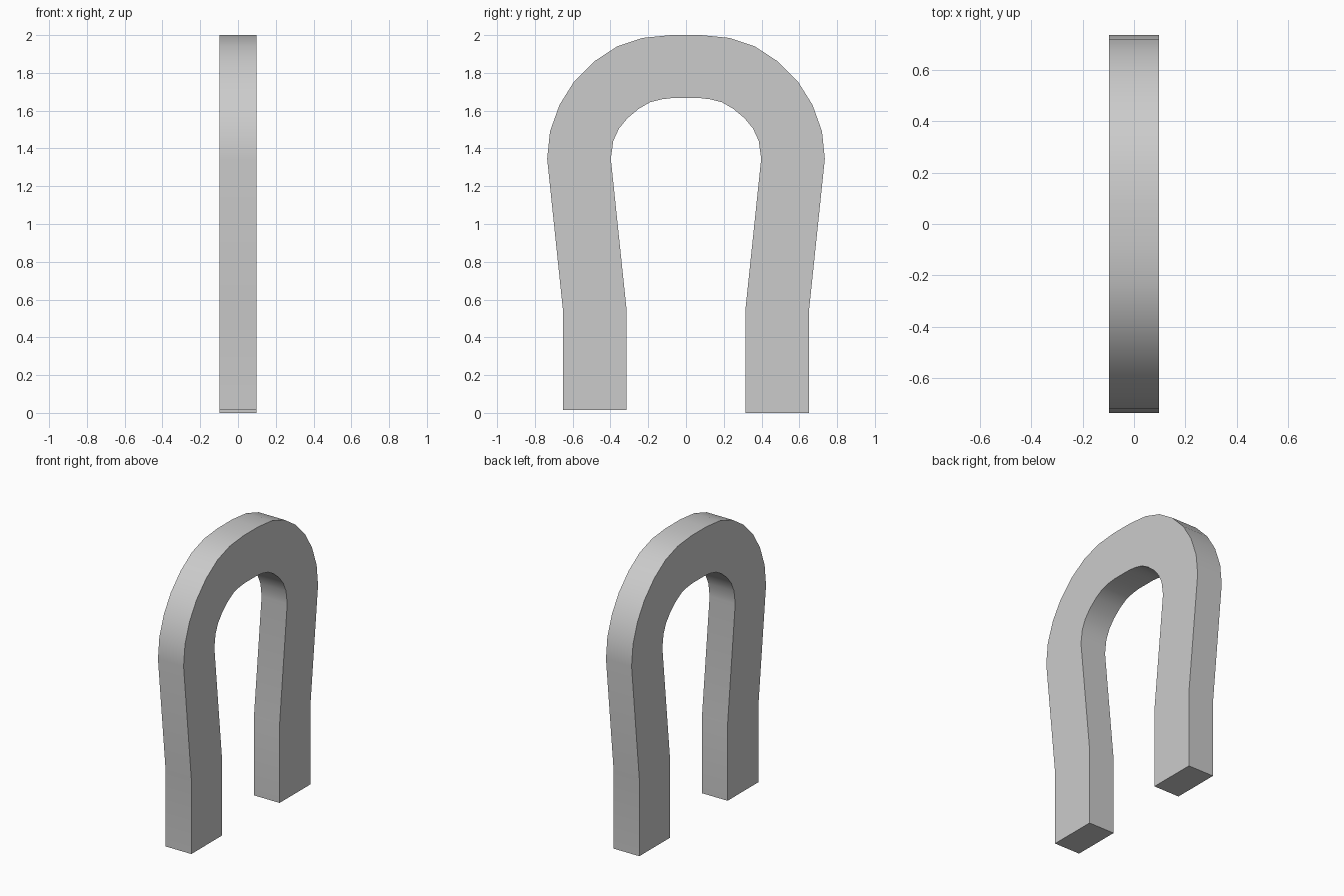
import bpy
import bmesh
import math
from mathutils import Vector

cube = bpy.data.objects.get("Cube")
if cube:
    bpy.data.objects.remove(cube, do_unlink=True)

# Plain grey finish
grey = bpy.data.materials.new("light_grey")
grey.use_nodes = True
colour = (0.6, 0.6, 0.6, 1)
grey.diffuse_color = colour
grey.node_tree.nodes["Principled BSDF"].inputs["Base Color"].default_value = colour

HALF_THICKNESS = 0.098
FRONT_LEG_LIFT = 0.015

# Half profile (y, z) from the foot to the crown, outer and inner edge in pairs
outer = [(0.65, 0), (0.65, 0.53), (0.735, 1.345), (0.72, 1.49), (0.67, 1.63),
         (0.595, 1.75), (0.487, 1.86), (0.365, 1.94), (0.23, 1.985), (0.08, 2)]
inner = [(0.315, 0), (0.315, 0.55), (0.398, 1.345), (0.385, 1.44), (0.355, 1.505),
         (0.31, 1.56), (0.25, 1.61), (0.19, 1.645), (0.13, 1.66), (0.07, 1.667)]


def full_edge(half):
    """Mirror the half edge into a path from the front foot to the back foot."""
    front = [(-y, max(z, FRONT_LEG_LIFT)) for y, z in half]
    return front + half[::-1]


# Arch: a strip of quads across the profile, extruded through the thickness
bm = bmesh.new()
rows = [[bm.verts.new((-HALF_THICKNESS, y, z)) for y, z in full_edge(edge)]
        for edge in (outer, inner)]
for i in range(len(rows[0]) - 1):
    bm.faces.new((rows[0][i], rows[0][i + 1], rows[1][i + 1], rows[1][i]))
extruded = bmesh.ops.extrude_face_region(bm, geom=bm.faces[:], use_keep_orig=True)
moved = [g for g in extruded["geom"] if isinstance(g, bmesh.types.BMVert)]
bmesh.ops.translate(bm, verts=moved, vec=Vector((2 * HALF_THICKNESS, 0, 0)))
bmesh.ops.recalc_face_normals(bm, faces=bm.faces[:])

mesh = bpy.data.meshes.new("arch_bar")
bm.to_mesh(mesh)
bm.free()
mesh.materials.append(grey)
arch = bpy.data.objects.new("arch_bar", mesh)
bpy.context.collection.objects.link(arch)

# Smooth bend, crisp box edges
bpy.ops.object.select_all(action="DESELECT")
arch.select_set(True)
bpy.context.view_layer.objects.active = arch
bpy.ops.object.shade_smooth_by_angle(angle=math.radians(40))
